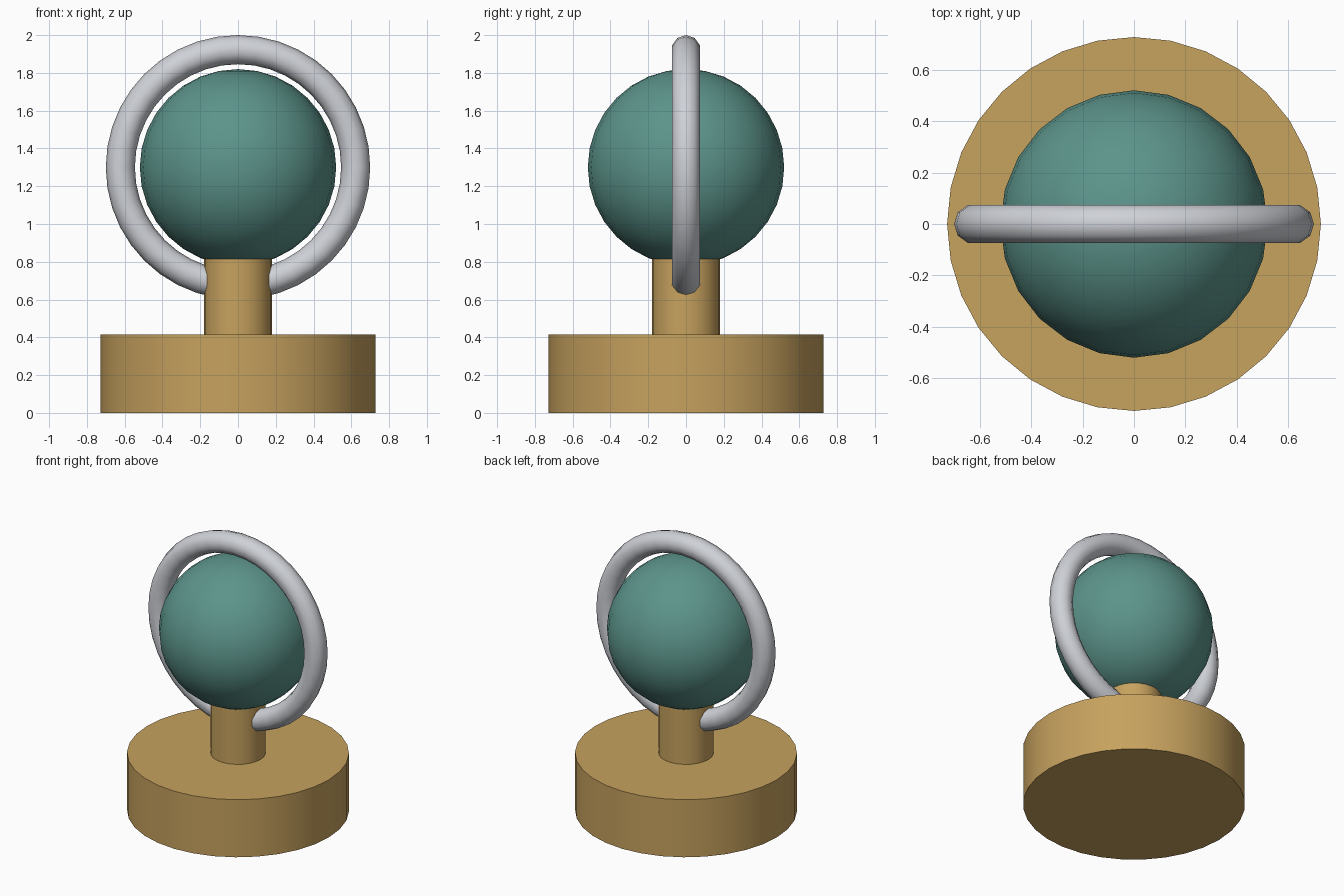
import bpy
import math

if "Cube" in bpy.data.objects:
    bpy.data.objects.remove(bpy.data.objects["Cube"])


def material(name, color):
    mat = bpy.data.materials.new(name)
    mat.diffuse_color = (*color, 1.0)
    mat.use_nodes = True
    mat.node_tree.nodes["Principled BSDF"].inputs["Base Color"].default_value = mat.diffuse_color
    return mat


brass = material("brass", (0.57, 0.36, 0.113))
teal = material("teal", (0.107, 0.296, 0.258))
silver = material("silver", (0.62, 0.64, 0.68))


def finish(name, mat):
    obj = bpy.context.active_object
    obj.name = name
    obj.data.materials.append(mat)
    bpy.ops.object.shade_smooth_by_angle(angle=math.radians(40))
    return obj


def cylinder(name, radius, z0, z1, sides, mat):
    bpy.ops.mesh.primitive_cylinder_add(
        vertices=sides, radius=radius, depth=z1 - z0, location=(0, 0, (z0 + z1) / 2))
    return finish(name, mat)


# Round base and stem
cylinder("base", 0.727, 0.0, 0.416, 32, brass)
cylinder("stem", 0.18, 0.416, 0.83, 24, brass)

# Globe sitting on the stem
CENTER = (0, 0, 1.3)
bpy.ops.mesh.primitive_uv_sphere_add(
    segments=24, ring_count=16, radius=0.52, location=CENTER)
finish("globe", teal)

# Upright ring around the globe, passing through the stem
bpy.ops.mesh.primitive_torus_add(
    major_segments=40, minor_segments=10, major_radius=0.623, minor_radius=0.077,
    location=CENTER, rotation=(math.pi / 2, 0, 0))
finish("ring", silver)
